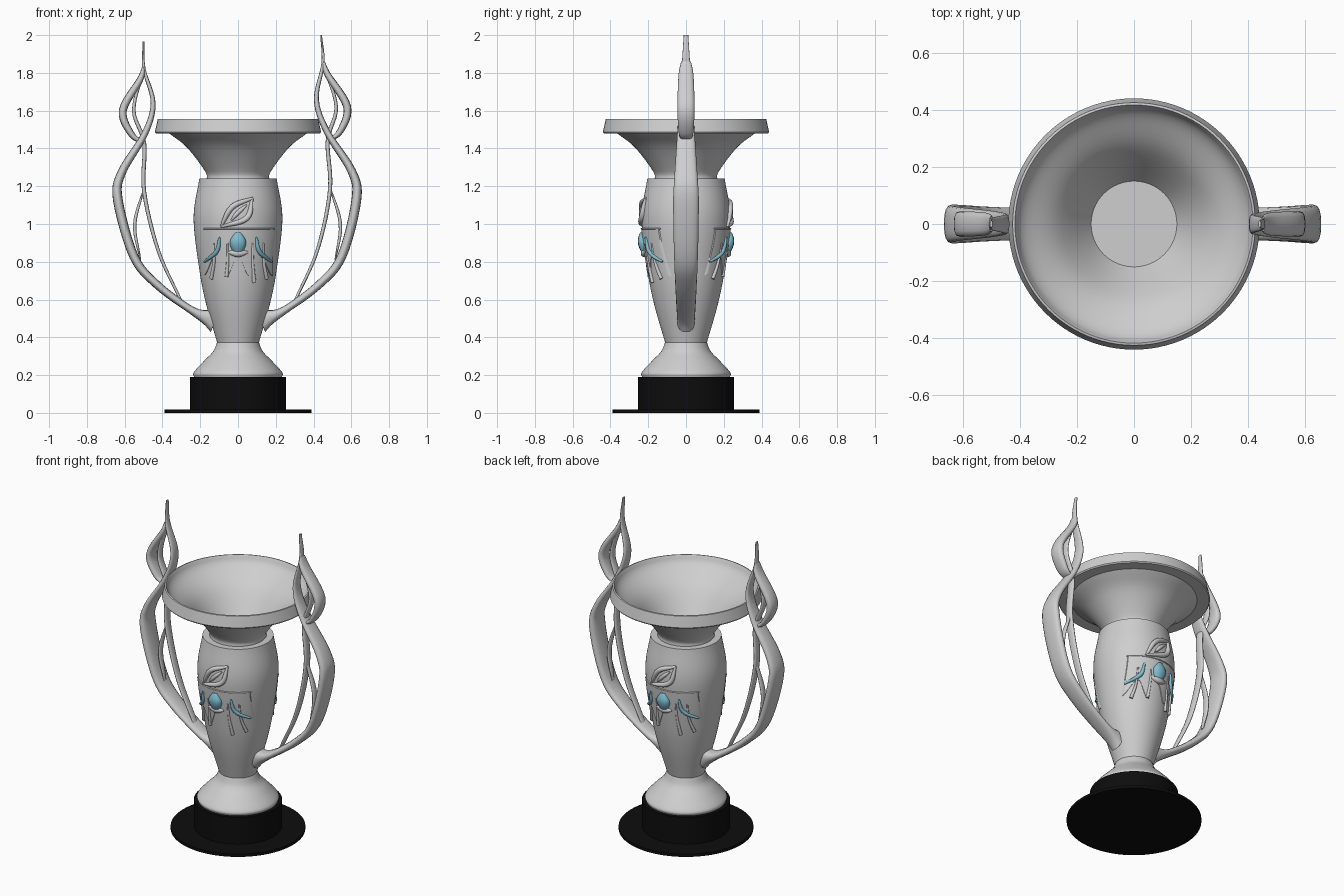
import bpy, bmesh, math
from mathutils import Vector

if "Cube" in bpy.data.objects:
    bpy.data.objects.remove(bpy.data.objects["Cube"])


def material(name, col):
    m = bpy.data.materials.new(name)
    m.diffuse_color = (*col, 1)
    m.use_nodes = True
    m.node_tree.nodes["Principled BSDF"].inputs["Base Color"].default_value = m.diffuse_color
    return m


GREY = material("light_grey", (0.62, 0.62, 0.62))
BLACK = material("black", (0.004, 0.004, 0.004))
BLUE = material("pale_blue", (0.22, 0.52, 0.64))


def finish(name, bm, mat, angle=40):
    bmesh.ops.recalc_face_normals(bm, faces=bm.faces)
    me = bpy.data.meshes.new(name)
    bm.to_mesh(me)
    bm.free()
    me.materials.append(mat)
    ob = bpy.data.objects.new(name, me)
    bpy.context.collection.objects.link(ob)
    bpy.ops.object.select_all(action='DESELECT')
    ob.select_set(True)
    bpy.context.view_layer.objects.active = ob
    bpy.ops.object.shade_smooth_by_angle(angle=math.radians(angle))


def spline(pts, steps=6):
    """Catmull-Rom curve through 2D points."""
    p = [Vector(q) for q in pts]
    p = [2 * p[0] - p[1]] + p + [2 * p[-1] - p[-2]]
    out = []
    for i in range(1, len(p) - 2):
        a, b, c, d = p[i - 1:i + 3]
        for k in range(steps):
            t = k / steps
            out.append(0.5 * (2 * b + (c - a) * t + (2 * a - 5 * b + 4 * c - d) * t * t
                              + (3 * b - a - 3 * c + d) * t ** 3))
    return out + [p[-2]]


def lathe(name, prof, mat, n=96):
    bm = bmesh.new()
    rings = []
    for r, z in prof:
        if r == 0:
            rings.append([bm.verts.new((0, 0, z))] * n)
        else:
            rings.append([bm.verts.new((r * math.cos(2 * math.pi * i / n),
                                        r * math.sin(2 * math.pi * i / n), z)) for i in range(n)])
    for A, B in zip(rings, rings[1:]):
        for i in range(n):
            q = [A[i], A[(i + 1) % n], B[(i + 1) % n], B[i]]
            bm.faces.new(list(dict.fromkeys(q)))
    finish(name, bm, mat, 35)


def sweep(bm, path, place, size, n=12):
    """Sweep a rounded oval; size(t, z) -> half width, half depth; place(x, z) -> position, normal."""
    pts = spline(path)
    pos = [place(*q) for q in pts]
    rings = []
    for i, q in enumerate(pts):
        P, N = pos[i]
        T = (pos[min(i + 1, len(pos) - 1)][0] - pos[max(i - 1, 0)][0]).normalized()
        S = T.cross(N).normalized()
        w, d = size(i / (len(pts) - 1), q[1])
        ring = []
        for k in range(n):
            c, s = math.cos(2 * math.pi * k / n), math.sin(2 * math.pi * k / n)
            c, s = (math.copysign(abs(v) ** 0.8, v) for v in (c, s))
            ring.append(bm.verts.new(P + S * c * w + N * s * d))
        rings.append(ring)
    for A, B in zip(rings, rings[1:]):
        for k in range(n):
            bm.faces.new((A[k], A[(k + 1) % n], B[(k + 1) % n], B[k]))
    bm.faces.new(rings[0])
    bm.faces.new(rings[-1])


def swell(w0, w1, d0, d1):
    """Size rule: thin at both ends, thick in the middle."""
    def size(t, z):
        s = math.sin(math.pi * t)
        return w0 + (w1 - w0) * s, d0 + (d1 - d0) * s
    return size


# base disc, plinth, foot
lathe("base_disc", [(0, 0), (.39, 0), (.39, .018), (0, .018)], BLACK)
lathe("plinth", [(0, .015), (.255, .015), (.255, .19), (0, .19)], BLACK)
foot = spline([(.233, .19), (.234, .215), (.18, .275), (.132, .325), (.11, .375)])
lathe("foot", [(0, .19), *foot, (0, .375)], GREY)

# vase body
BODY = spline([(.11, .37), (.17, .58), (.205, .76), (.235, 1.03), (.205, 1.24)], 10)
lathe("body", [(0, .37), *BODY, (0, 1.24)], GREY)

# flared bowl with rim and hollow inside
outer = spline([(.165, 1.235), (.175, 1.28), (.27, 1.405), (.365, 1.48)])
inner = spline([(.417, 1.557), (.385, 1.505), (.27, 1.415), (.15, 1.25)])
lathe("bowl", [*outer, (.435, 1.48), (.44, 1.487), (.425, 1.555), *inner, (0, 1.25)], GREY)


# handles: main strand, flame loop, thin inner strand and its fork
def main_size(t, z):
    d = .068 - (.05 * (z - 1.15) ** 2 if z < 1.15 else .066 * (z - 1.15))
    return .38 * d + .05 * max(0, 1 - 7 * t) ** 2, d


MAIN = [(.12, .49), (.24, .54), (.43, .68), (.55, .83), (.627, 1.13), (.602, 1.28),
        (.47, 1.49), (.415, 1.66), (.45, 1.85), (.44, 2)]
LOOP = [(.452, 1.86), (.475, 1.79), (.578, 1.62), (.54, 1.49), (.475, 1.44)]
THIN = [(.457, 1.83), (.52, 1.62), (.475, 1.44), (.487, 1.18), (.42, .86), (.3, .59)]
FORK = [(.485, 1.2), (.542, 1), (.515, .81)]


def handle_place(side):
    def place(x, z):
        # the left handle leans slightly further out
        k = max(0, (z - .6) / 1.4) ** 2 if side < 0 else 0
        return Vector((side * (x + .06 * k), 0, z - .035 * k)), Vector((0, 1, 0))
    return place


for side, label in ((1, "right"), (-1, "left")):
    bm = bmesh.new()
    sweep(bm, MAIN, handle_place(side), main_size, 16)
    sweep(bm, LOOP, handle_place(side), swell(.007, .021, .026, .045))
    sweep(bm, THIN, handle_place(side), swell(.007, .011, .02, .027))
    sweep(bm, FORK, handle_place(side), swell(.004, .009, .012, .02))
    finish(label + "_handle", bm, GREY, 60)


# relief decoration wrapped on the body, front and back
def body_radius(z):
    for a, b in zip(BODY, BODY[1:]):
        if a[1] <= z <= b[1]:
            return a[0] + (b[0] - a[0]) * (z - a[1]) / (b[1] - a[1])
    return BODY[-1][0]


def wrap(s, radius):
    def place(x, z):
        r = radius(z)
        a = math.asin(max(-.98, min(.98, x / r)))
        n = Vector((s * math.sin(a), -s * math.cos(a), 0))
        return n * r + Vector((0, 0, z)), n
    return place


def drip_size(t, z):
    return .005 + .005 * t, .008 + .005 * t


for s, label in ((1, "front"), (-1, "back")):
    on_body = wrap(s, body_radius)
    # leaf: two curved sides and a middle vein
    bm = bmesh.new()
    side_size = swell(.006, .015, .01, .02)
    sweep(bm, [(-.09, .985), (-.03, 1.09), (.078, 1.137)], on_body, side_size)
    sweep(bm, [(.075, 1.135), (.045, 1.03), (-.09, .985)], on_body, side_size)
    sweep(bm, [(-.035, 1.02), (0, 1.06), (.045, 1.1)], on_body, swell(.004, .012, .01, .016))
    finish(label + "_leaf", bm, GREY, 60)
    # line and drips
    bm = bmesh.new()
    sweep(bm, [(-.18, .975), (0, .975), (.19, .975)], on_body, swell(.004, .004, .006, .008))
    for x, low in ((-.14, .71), (-.06, .72), (.085, .69), (.15, .71)):
        sweep(bm, [(x * .9, .9), (x * .9, .8), (x, low)], on_body, drip_size)
    sweep(bm, [(-.05, .85), (0, .845), (.05, .85)], on_body, swell(.006, .02, .01, .022))
    finish(label + "_drips", bm, GREY, 60)
    # blue centre and side tendrils
    bm = bmesh.new()
    sweep(bm, [(0, .955), (0, .9), (0, .835)], on_body, swell(.014, .043, .012, .03))
    for m in (-1, 1):
        sweep(bm, [(m * .095, .93), (m * .11, .855), (m * .173, .8)], on_body, swell(.006, .012, .012, .018))
    finish(label + "_blue_relief", bm, BLUE, 60)
    # thin raised panel with a wavy lower edge, borders tucked into the body
    bm = bmesh.new()
    cols = []
    for i in range(49):
        x = -.18 + .37 * i / 48
        low = .775 + .05 * math.cos(x * 52)
        col = []
        for k in range(8):
            P, N = on_body(x, .975 + (low - .975) * min(max(k - 1, 0), 5) / 5)
            col.append(bm.verts.new(P + N * (-.006 if k in (0, 7) or i in (0, 48) else .004)))
        cols.append(col)
    for A, B in zip(cols, cols[1:]):
        for k in range(7):
            bm.faces.new((A[k], B[k], B[k + 1], A[k + 1]))
    finish(label + "_raised_panel", bm, GREY)
